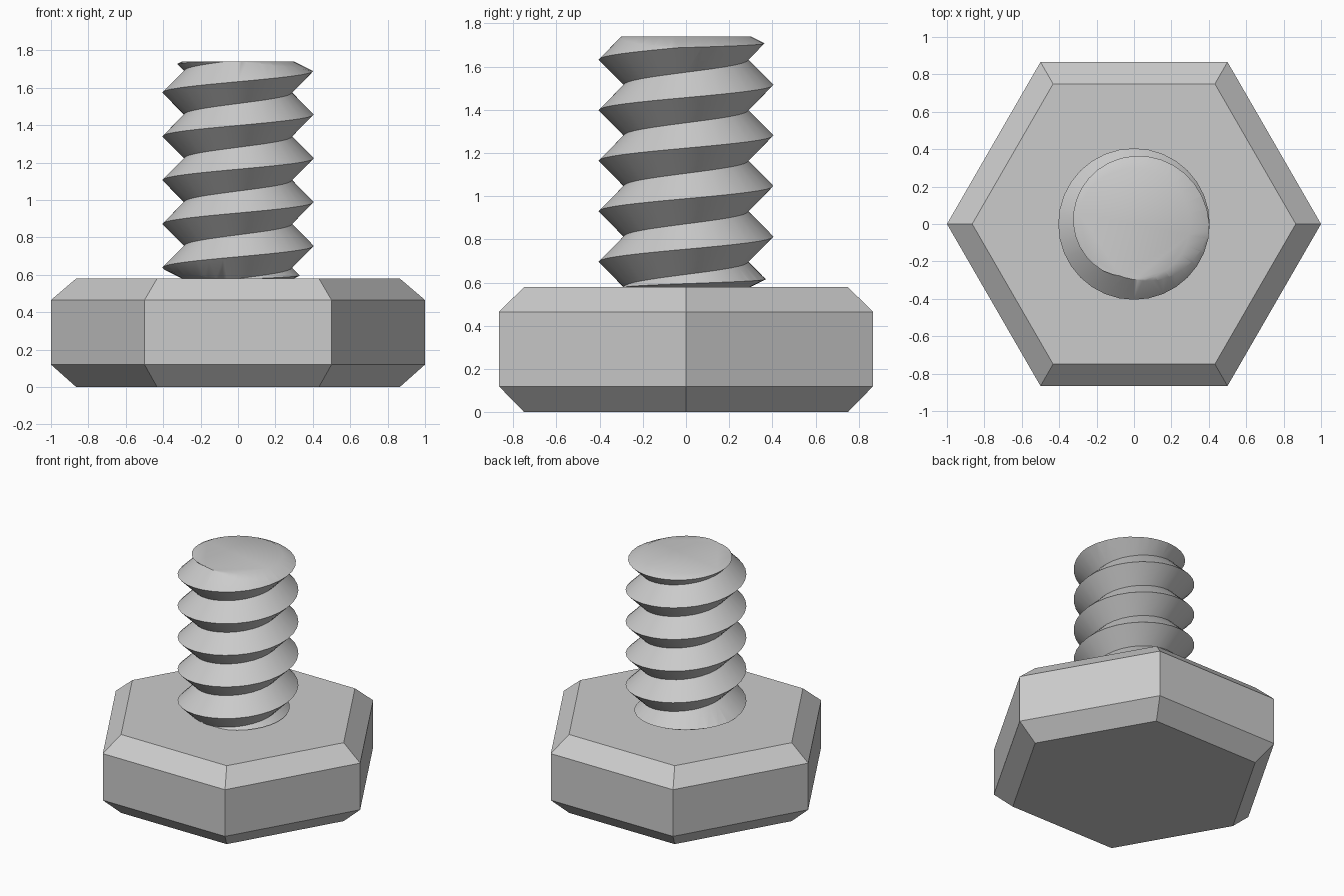
import bpy, bmesh
from math import cos, sin, pi, radians

cube = bpy.data.objects.get("Cube")
if cube:
    bpy.data.objects.remove(cube, do_unlink=True)

steel = bpy.data.materials.new("grey_steel")
steel.use_nodes = True
grey = (0.6, 0.6, 0.6, 1)
steel.diffuse_color = grey
steel.node_tree.nodes["Principled BSDF"].inputs["Base Color"].default_value = grey


def finish(name, bm):
    bmesh.ops.recalc_face_normals(bm, faces=bm.faces)
    mesh = bpy.data.meshes.new(name)
    bm.to_mesh(mesh)
    bm.free()
    mesh.materials.append(steel)
    obj = bpy.data.objects.new(name, mesh)
    bpy.context.collection.objects.link(obj)
    return obj


def lathe(name, profile, sides):
    """Stack rings of (radius, z) and close both ends."""
    bm = bmesh.new()
    rings = [[bm.verts.new((r * cos(2 * pi * i / sides), r * sin(2 * pi * i / sides), z))
              for i in range(sides)] for r, z in profile]
    for a, b in zip(rings, rings[1:]):
        for i in range(sides):
            j = (i + 1) % sides
            bm.faces.new((a[i], a[j], b[j], b[i]))
    bm.faces.new(rings[0][::-1])
    bm.faces.new(rings[-1])
    return finish(name, bm)


def helix(name, crest, root, pitch, start, turns, sides):
    """Right-handed V thread, one row per crest or root, with pointed ends."""
    bm = bmesh.new()
    rows = 2 * turns + 1
    grid = []
    for i in range(sides):
        a = 2 * pi * i / sides
        grid.append([bm.verts.new(((root if k % 2 else crest) * cos(a),
                                   (root if k % 2 else crest) * sin(a),
                                   start + pitch * (i / sides + k / 2)))
                     for k in range(rows)])
    for i in range(sides):
        here = grid[i]
        # The last column meets the first one a full pitch higher
        there = grid[i + 1] if i + 1 < sides else grid[0][2:]
        for k in range(min(len(here), len(there)) - 1):
            bm.faces.new((here[k], there[k], there[k + 1], here[k + 1]))
    # Close each open end to a point on the axis
    open_edges = [e for e in bm.edges if e.is_boundary]
    middle = start + pitch * turns / 2
    low = bm.verts.new((0, 0, start - pitch))
    high = bm.verts.new((0, 0, start + pitch * (turns + 2)))
    for e in open_edges:
        z = (e.verts[0].co.z + e.verts[1].co.z) / 2
        bm.faces.new((*e.verts, low if z < middle else high))
    return finish(name, bm)


# Hexagonal head with bevelled rims
lathe("hex_head", [(0.865, 0), (1, 0.12), (1, 0.465), (0.865, 0.58)], 6)

# Threaded shank, trimmed to a blank with chamfered ends
shank = helix("threaded_shank", 0.405, 0.288, 0.234, 0.053, 9, 32)
blank = lathe("shank_blank", [(0.28, 0.5), (0.28, 0.575), (0.30, 0.58), (0.46, 0.66),
                              (0.46, 1.66), (0.30, 1.74)], 32)
trim = shank.modifiers.new("trim", 'BOOLEAN')
trim.operation = 'INTERSECT'
trim.solver = 'EXACT'
trim.object = blank
for o in bpy.context.selected_objects:
    o.select_set(False)
bpy.context.view_layer.objects.active = shank
shank.select_set(True)
bpy.ops.object.modifier_apply(modifier=trim.name)
bpy.data.objects.remove(blank, do_unlink=True)
bpy.ops.object.shade_smooth_by_angle(angle=radians(30))
